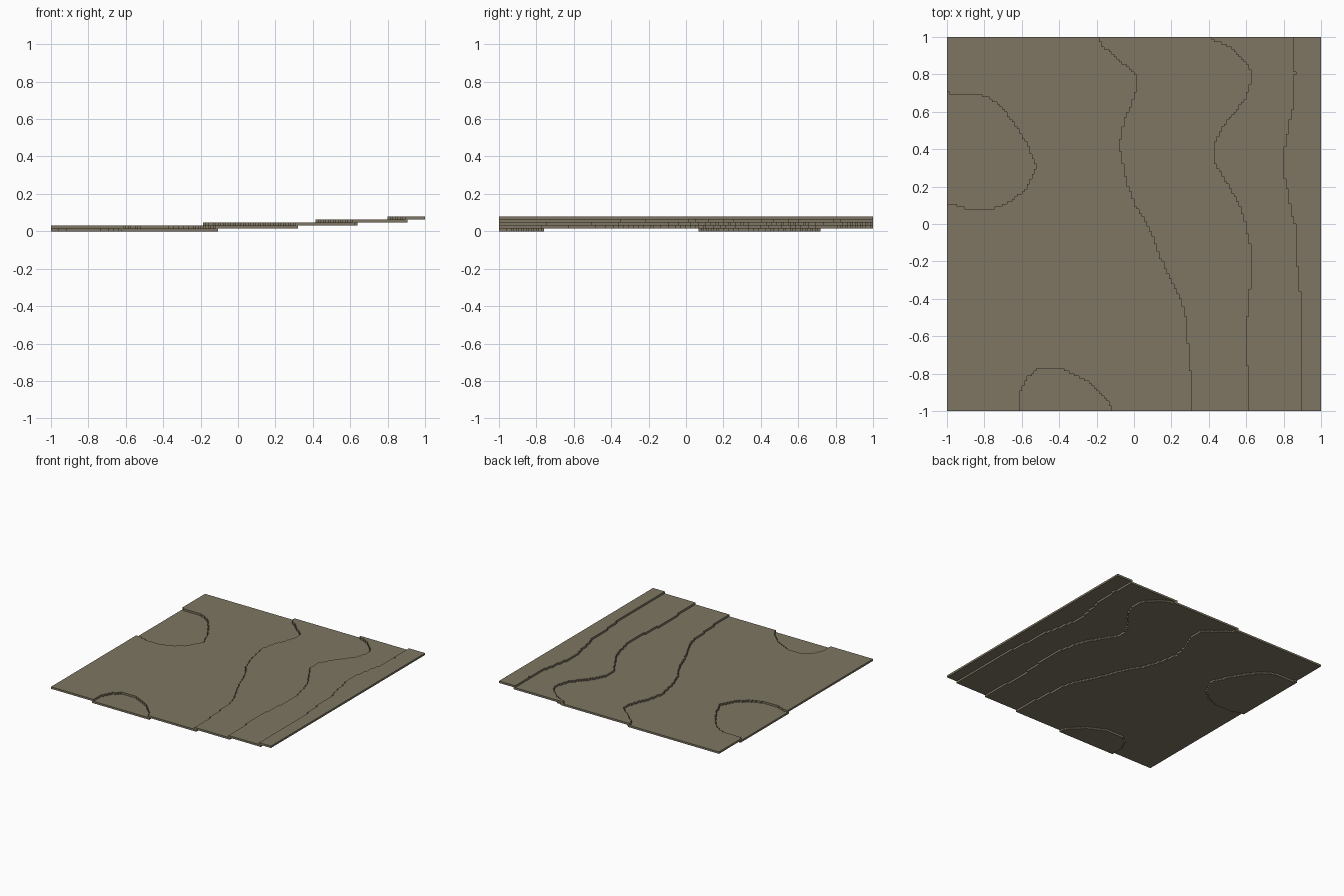
import bpy
import bmesh

if "Cube" in bpy.data.objects:
    bpy.data.objects.remove(bpy.data.objects["Cube"], do_unlink=True)

N = 150             # cells along each side
CELL = 2.0 / N
STEP = 0.016        # thickness of one terrace

# Rising contours, as (y, x) points from front to back
CONTOUR_LOW = [(-1, .31), (-.8, .31), (-.79, .3), (-.65, .295), (-.64, .285), (-.51, .28),
               (-.405, .25), (-.31, .205), (-.18, .14), (-.055, .095), (.04, .045), (.11, 0),
               (.21, -.035), (.28, -.055), (.355, -.065), (.42, -.08), (.47, -.07), (.56, -.05),
               (.63, -.02), (.68, 0), (.73, .015), (.79, .015), (.83, -.02), (.86, -.065),
               (.91, -.12), (.95, -.165), (1, -.19)]
CONTOUR_MID = [(-1, .61), (-.76, .61), (-.74, .595), (-.51, .595), (-.49, .61), (-.36, .61),
               (-.34, .625), (-.12, .625), (-.08, .61), (.01, .595), (.1, .565), (.185, .515),
               (.265, .465), (.33, .43), (.4, .42), (.46, .44), (.55, .495), (.62, .555),
               (.68, .6), (.745, .62), (.815, .625), (.865, .6), (.895, .565), (.93, .535),
               (.96, .485), (.98, .43), (1, .415)]
CONTOUR_HIGH = [(-1, .89), (-.98, .9), (-.44, .9), (-.42, .89), (-.24, .88), (-.22, .87),
                (0, .86), (.05, .845), (.13, .83), (.22, .815), (.26, .8), (.4, .8),
                (.42, .81), (.5, .825), (.6, .84), (.62, .855), (.78, .855), (.81, .865),
                (.83, .855), (1, .855)]

# Hollows, as (x, y) points of their edges
SIDE_TOP = [(-1, .705), (-.97, .69), (-.82, .69), (-.78, .675), (-.74, .65), (-.69, .6),
            (-.65, .55), (-.605, .48), (-.57, .42), (-.55, .37), (-.53, .33), (-.52, .3)]
SIDE_BOTTOM = [(-1, .11), (-.95, .1), (-.88, .08), (-.76, .08), (-.71, .1), (-.65, .13),
               (-.6, .17), (-.57, .205), (-.545, .25), (-.53, .28), (-.52, .3)]
FRONT_TOP = [(-.615, -1), (-.61, -.9), (-.595, -.87), (-.57, -.82), (-.545, -.8), (-.52, -.78),
             (-.48, -.775), (-.38, -.775), (-.36, -.79), (-.3, -.815), (-.25, -.84),
             (-.2, -.88), (-.17, -.91), (-.14, -.95), (-.12, -.98), (-.11, -1)]


def sample(points, t):
    """Linear interpolation along a list of points."""
    for (a, va), (b, vb) in zip(points, points[1:]):
        if a <= t <= b:
            return va + (vb - va) * (t - a) / (b - a)
    return None


def level_at(x, y):
    """Terrace number, 0 in the hollows to 4 on the highest strip."""
    top, bottom = sample(SIDE_TOP, x), sample(SIDE_BOTTOM, x)
    if top is not None and bottom < y < top:
        return 0
    top = sample(FRONT_TOP, x)
    if top is not None and y < top:
        return 0
    return 1 + sum(x > sample(c, y) for c in (CONTOUR_LOW, CONTOUR_MID, CONTOUR_HIGH))


def centre(i):
    return -1 + (i + 0.5) * CELL


levels = {(i, j): level_at(centre(i), centre(j)) for i in range(N) for j in range(N)}

earth = bpy.data.materials.new("earth_brown")
earth.use_nodes = True
colour = (0.21, 0.183, 0.122, 1)
earth.diffuse_color = colour
earth.node_tree.nodes["Principled BSDF"].inputs["Base Color"].default_value = colour
earth.node_tree.nodes["Principled BSDF"].inputs["Roughness"].default_value = 0.9


def in_layer(i, j, k):
    """Own cells, plus a one-cell lip tucked under the next terrace."""
    if levels[i, j] == k:
        return True
    return levels[i, j] > k and any(levels.get((i + a, j + b)) == k
                                    for a in (-1, 0, 1) for b in (-1, 0, 1))


def make_terrace(name, k):
    bm = bmesh.new()
    corners = {}

    def corner(i, j):
        if (i, j) not in corners:
            corners[i, j] = bm.verts.new((-1 + i * CELL, -1 + j * CELL, k * STEP))
        return corners[i, j]

    for i, j in levels:
        if in_layer(i, j, k):
            bm.faces.new([corner(i, j), corner(i + 1, j),
                          corner(i + 1, j + 1), corner(i, j + 1)])
    # Merge the flat cells into clean stepped outlines
    bmesh.ops.dissolve_limit(bm, angle_limit=0.01, verts=bm.verts[:], edges=bm.edges[:])
    mesh = bpy.data.meshes.new(name)
    bm.to_mesh(mesh)
    bm.free()
    mesh.materials.append(earth)
    obj = bpy.data.objects.new(name, mesh)
    bpy.context.collection.objects.link(obj)
    # Thicken upwards into a slab
    slab = obj.modifiers.new("thickness", 'SOLIDIFY')
    slab.thickness = STEP
    slab.offset = 1


for k, name in enumerate(["hollow_floors", "lower_ground", "middle_terrace",
                          "upper_terrace", "top_terrace"]):
    make_terrace(name, k)
